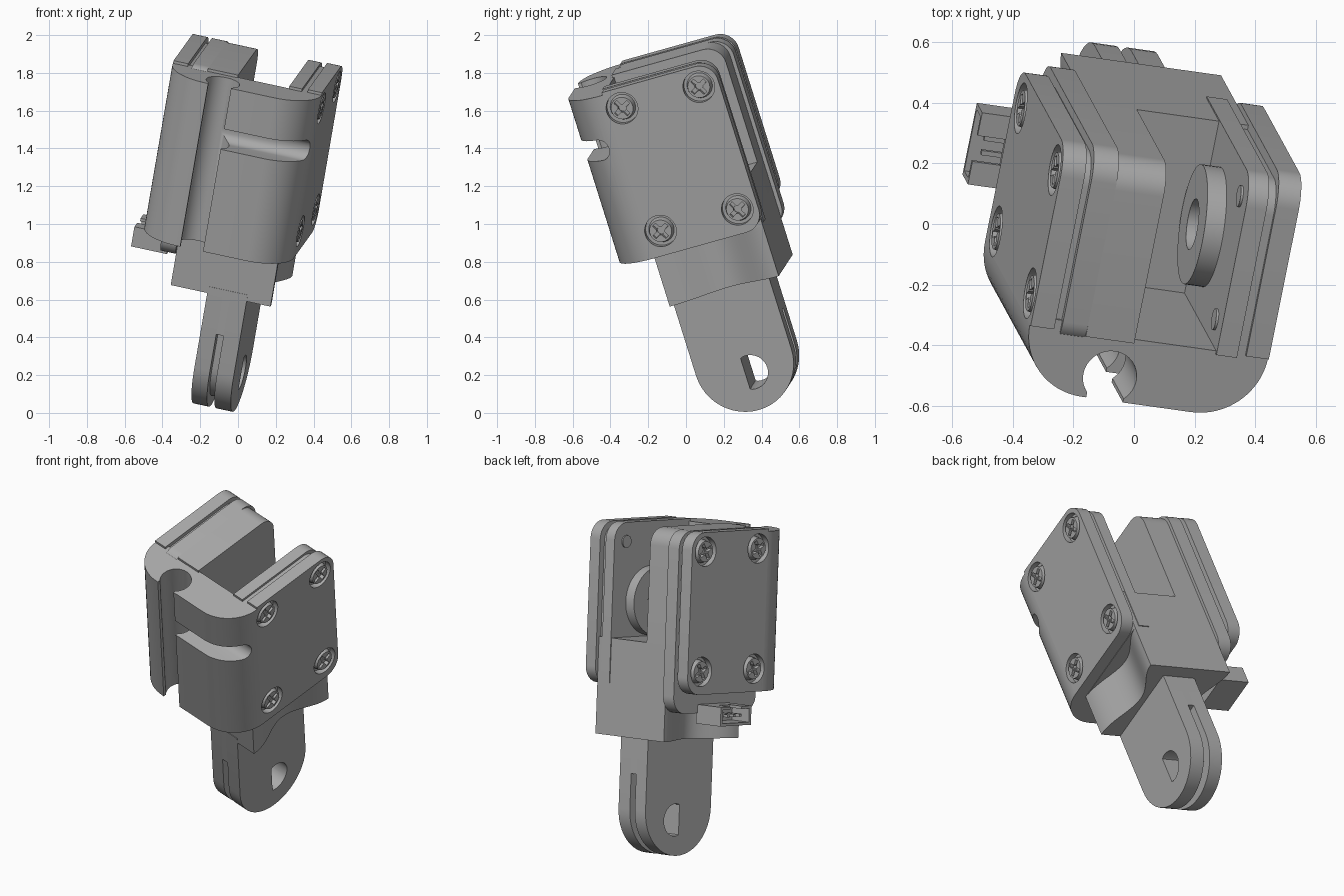
import bpy, bmesh, math
from mathutils import Vector, Matrix

cube = bpy.data.objects.get("Cube")
if cube:
    bpy.data.objects.remove(cube, do_unlink=True)

mat = bpy.data.materials.new("plain_grey")
mat.use_nodes = True
grey = (0.4, 0.4, 0.4, 1)
mat.diffuse_color = grey
mat.node_tree.nodes["Principled BSDF"].inputs["Base Color"].default_value = grey
parts = []


def rounded(corners, steps=10):
    """Fillet a polygon given as (x, y, radius)."""
    out = []
    n = len(corners)
    for i, (x, y, r) in enumerate(corners):
        p = Vector((x, y))
        if r == 0:
            out.append((x, y))
            continue
        d1 = (Vector(corners[i - 1][:2]) - p).normalized()
        d2 = (Vector(corners[(i + 1) % n][:2]) - p).normalized()
        half = d1.angle(d2) / 2
        t = r / math.tan(half)
        mid = p + (d1 + d2).normalized() * r / math.sin(half)
        s, e = p + d1 * t - mid, p + d2 * t - mid
        ang = s.angle_signed(e)
        for k in range(steps + 1):
            v = s.copy()
            v.rotate(Matrix.Rotation(-ang * k / steps, 2))
            out.append(tuple(mid + v))
    return out


def circle(x, y, r, n=32):
    return [(x + r * math.cos(math.tau * i / n), y + r * math.sin(math.tau * i / n)) for i in range(n)]


def prism(name, pts, lo, hi, axis="a", top_scale=1, keep=True):
    """Extrude a profile across (axis a) or along the body (axis c)."""
    bm = bmesh.new()
    cx = sum(p[0] for p in pts) / len(pts)
    cy = sum(p[1] for p in pts) / len(pts)
    rings = []
    for h, s in ((lo, 1), (hi, top_scale)):
        ring = []
        for x, y in pts:
            x, y = cx + (x - cx) * s, cy + (y - cy) * s
            ring.append(bm.verts.new((h, x, y) if axis == "a" else (x, y, h)))
        bm.faces.new(ring)
        rings.append(ring)
    n = len(pts)
    for i in range(n):
        j = (i + 1) % n
        bm.faces.new((rings[0][i], rings[0][j], rings[1][j], rings[1][i]))
    bmesh.ops.recalc_face_normals(bm, faces=bm.faces)
    me = bpy.data.meshes.new(name)
    bm.to_mesh(me)
    bm.free()
    me.materials.append(mat)
    ob = bpy.data.objects.new(name, me)
    bpy.context.collection.objects.link(ob)
    if keep:
        parts.append(ob)
    return ob


def box(x0, x1, y0, y1):
    return [(x0, y0), (x1, y0), (x1, y1), (x0, y1)]


def cut(ob, *cutters):
    """Subtract the cutters, bake the result, then drop them."""
    for c in cutters:
        c.hide_render = True
        m = ob.modifiers.new("cut", "BOOLEAN")
        m.object, m.operation, m.solver = c, "DIFFERENCE", "EXACT"
    bpy.context.view_layer.update()
    me = bpy.data.meshes.new_from_object(ob.evaluated_get(bpy.context.evaluated_depsgraph_get()))
    ob.modifiers.clear()
    ob.data = me
    for c in cutters:
        bpy.data.objects.remove(c, do_unlink=True)


def cutter(pts, lo, hi, axis="a"):
    return prism("cutter", pts, lo, hi, axis, keep=False)


# Fork tab: two cheeks around a slimmer core, with a D-shaped shaft hole
TAB_B, TAB_C, TAB_R = 0.365, 0.165, 0.267


def tab_profile(r):
    arc = [(TAB_B + r * math.cos(math.pi * k / 24), TAB_C - r * math.sin(math.pi * k / 24)) for k in range(25)]
    return arc


def d_hole():
    return [(max(x, 0.355), y) for x, y in circle(0.385, 0.105, 0.093)]


full = tab_profile(TAB_R) + [(TAB_B - TAB_R, 0.62), (TAB_B + TAB_R, 0.62)]
slim_r = TAB_R - 0.06
slim = tab_profile(slim_r) + [(TAB_B - slim_r, 0.37), (TAB_B - TAB_R, 0.37), (TAB_B - TAB_R, 0.62),
                              (TAB_B + TAB_R, 0.62), (TAB_B + TAB_R, 0.37), (TAB_B + slim_r, 0.37)]
for name, prof, lo, hi in (("tab_outer_cheek", full, -0.16, -0.07), ("tab_core", slim, -0.2, -0.16),
                           ("tab_inner_cheek", full, -0.285, -0.2)):
    cut(prism(name, prof, lo, hi), cutter(d_hole(), lo - 0.05, hi + 0.05))

# Hub block with wavy flanks, and the square body above it
wave = []
for k in range(25):
    t = k / 24
    wave.append((0.06 - 0.09 * math.sin(math.pi * t ** 1.1) ** 2, 0.10 + 0.61 * t))
mirrored = [(-0.425 - a, b) for a, b in reversed(wave)]
prism("hub_block", wave + mirrored, 0.583, 0.88, "c")
prism("body_floor", box(-0.485, 0.06, 0.10, 0.71), 0.865, 1.14, "c")

# Front wall with rounded corners, cable channel and side slot
wall = prism("front_wall", rounded([(-0.675, 0.14, 0), (-0.675, -0.11, 0.22), (0.137, -0.11, 0.22),
                                    (0.137, 0.14, 0), (0.06, 0.14, 0), (0.06, 0.11, 0),
                                    (-0.485, 0.11, 0), (-0.485, 0.14, 0)], 16), 0.868, 1.785, "c")
cut(wall, cutter(circle(-0.375, -0.03, 0.09), 0.5, 2, "c"),
    cutter(box(-0.44, -0.315, -0.3, -0.03), 0.5, 2, "c"),
    cutter([(-0.3, 1.443), (0.0, 1.443)] + [(0.057 * math.sin(math.pi * k / 12), 1.5 - 0.057 * math.cos(math.pi * k / 12))
           for k in range(1, 12)] + [(0.0, 1.557), (-0.3, 1.557)], -0.35, 0.3))


# Side plates stacked across the body
def plate(name, lo, hi, b0, b1, c0, c1, front=0.0, back=0.1, low=0.1):
    return prism(name, rounded([(b0, c0, front), (b1, c0, low), (b1, c1, back), (b0, c1, front)]), lo, hi)


plate("bearing_wall", -0.04, 0.03, 0.10, 0.715, 0.88, 1.80, low=0)
plate("bearing_gasket", 0.03, 0.06, 0.10, 0.695, 0.875, 1.785)
bearing_lid = plate("bearing_lid", 0.06, 0.137, 0.11, 0.73, 0.868, 1.80)
column = plate("motor_column", -0.485, -0.32, 0.10, 0.71, 0.88, 1.80, low=0)
plate("motor_flange", -0.57, -0.485, 0.06, 0.73, 0.75, 1.80, front=0.08)
plate("motor_gasket", -0.595, -0.57, 0.10, 0.70, 0.88, 1.775)
motor_lid = plate("motor_lid", -0.675, -0.595, 0.11, 0.73, 0.868, 1.80)

# Countersunk screws with cross recesses, one set per lid
spots = [(b, c) for b in (0.19, 0.62) for c in (1.0, 1.69)]
cut(bearing_lid, *[cutter(circle(b, c, 0.085), 0.1, 0.2) for b, c in spots])
cut(motor_lid, *[cutter(circle(b, c, 0.085), -0.75, -0.638) for b, c in spots])
cut(wall, *[cutter(circle(b, c, 0.085), *span) for b, c in spots[:2] for span in ((0.1, 0.2), (-0.75, -0.638))])

head = prism("screw_head", circle(0, 0, 0.07, 24), -0.045, 0.0, top_scale=0.85, keep=False)
cut(head, cutter(box(-0.048, 0.048, -0.011, 0.011), -0.025, 0.1),
    cutter(box(-0.011, 0.011, -0.048, 0.048), -0.025, 0.1),
    cutter(circle(0, 0, 0.022, 8), -0.03, 0.1))
for side, face, turn in (("bearing", 0.137, 0), ("motor", -0.675, math.pi)):
    for i, (b, c) in enumerate(spots):
        ob = bpy.data.objects.new(f"{side}_screw_{i + 1}", head.data)
        bpy.context.collection.objects.link(ob)
        ob.matrix_basis = (Matrix.Translation((face, b, c)) @ Matrix.Rotation(turn, 4, "Z")
                           @ Matrix.Rotation(math.radians(30), 4, "X"))
        parts.append(ob)
bpy.data.objects.remove(head, do_unlink=True)

# Bearing boss and screw tips inside the gap
cut(prism("bearing_boss", circle(0.405, 1.345, 0.2, 48), -0.105, -0.03),
    cutter(circle(0.405, 1.345, 0.085), -0.2, -0.02))
for i, (b, c) in enumerate(spots):
    prism(f"screw_tip_{i + 1}", circle(b, c, 0.036, 20), -0.048, -0.03)

# Cable connector: open shell, keyed slots and pins
shell = prism("connector_shell", box(0.28, 0.53, 0.69, 0.80), -0.755, -0.56)
cut(shell, cutter(box(0.298, 0.512, 0.706, 0.784), -0.9, -0.62),
    cutter(box(0.36, 0.45, 0.75, 0.9), -0.9, -0.66))
for i in range(4):
    b = 0.33 + 0.05 * i
    prism(f"connector_pin_{i + 1}", box(b - 0.008, b + 0.008, 0.735, 0.751), -0.72, -0.61)

# Lean the whole assembly into its resting pose
w = Vector((0.162, -0.296, 0.942)).normalized()
v = Vector((0.19, 0.945, 0.265))
v = (v - w * v.dot(w)).normalized()
u = v.cross(w)
pose = Matrix((u, v, w)).transposed().to_4x4()
for ob in parts:
    ob.matrix_world = pose @ ob.matrix_basis
bpy.ops.object.select_all(action="DESELECT")
for ob in parts:
    ob.select_set(True)
bpy.context.view_layer.objects.active = parts[0]
bpy.ops.object.shade_smooth_by_angle(angle=math.radians(30))
